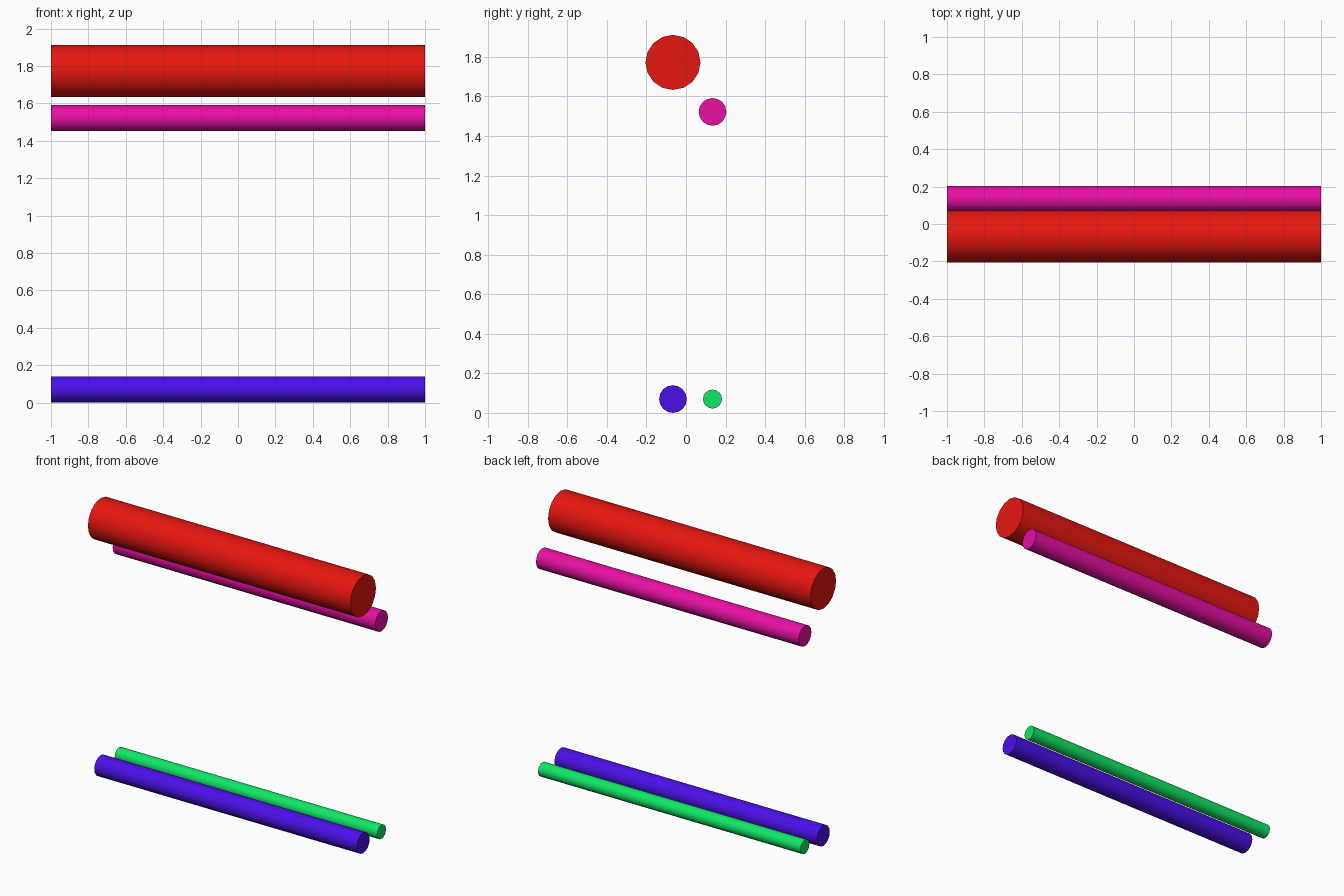
import bpy, math

if "Cube" in bpy.data.objects:
    bpy.data.objects.remove(bpy.data.objects["Cube"])

# name, (y, z) centre, radius, colour
RODS = [
    ("upper_thick_rod", (-0.066, 1.772), 0.139, (0.80, 0.008, 0.005, 1)),
    ("upper_thin_rod", (0.134, 1.522), 0.070, (0.80, 0.005, 0.36, 1)),
    ("lower_front_rod", (-0.066, 0.070), 0.070, (0.07, 0.005, 0.80, 1)),
    ("lower_back_rod", (0.134, 0.070), 0.048, (0.005, 0.80, 0.13, 1)),
]


def rod(name, centre, radius, colour):
    """Straight capped rod lying along x."""
    bpy.ops.mesh.primitive_cylinder_add(
        vertices=16, radius=radius, depth=2,
        location=(0, *centre), rotation=(0, math.pi / 2, 0))
    obj = bpy.context.object
    obj.name = name
    mat = bpy.data.materials.new(name + "_colour")
    mat.diffuse_color = colour
    mat.use_nodes = True
    mat.node_tree.nodes["Principled BSDF"].inputs["Base Color"].default_value = mat.diffuse_color
    obj.data.materials.append(mat)
    bpy.ops.object.shade_smooth_by_angle(angle=math.radians(30))


for spec in RODS:
    rod(*spec)
